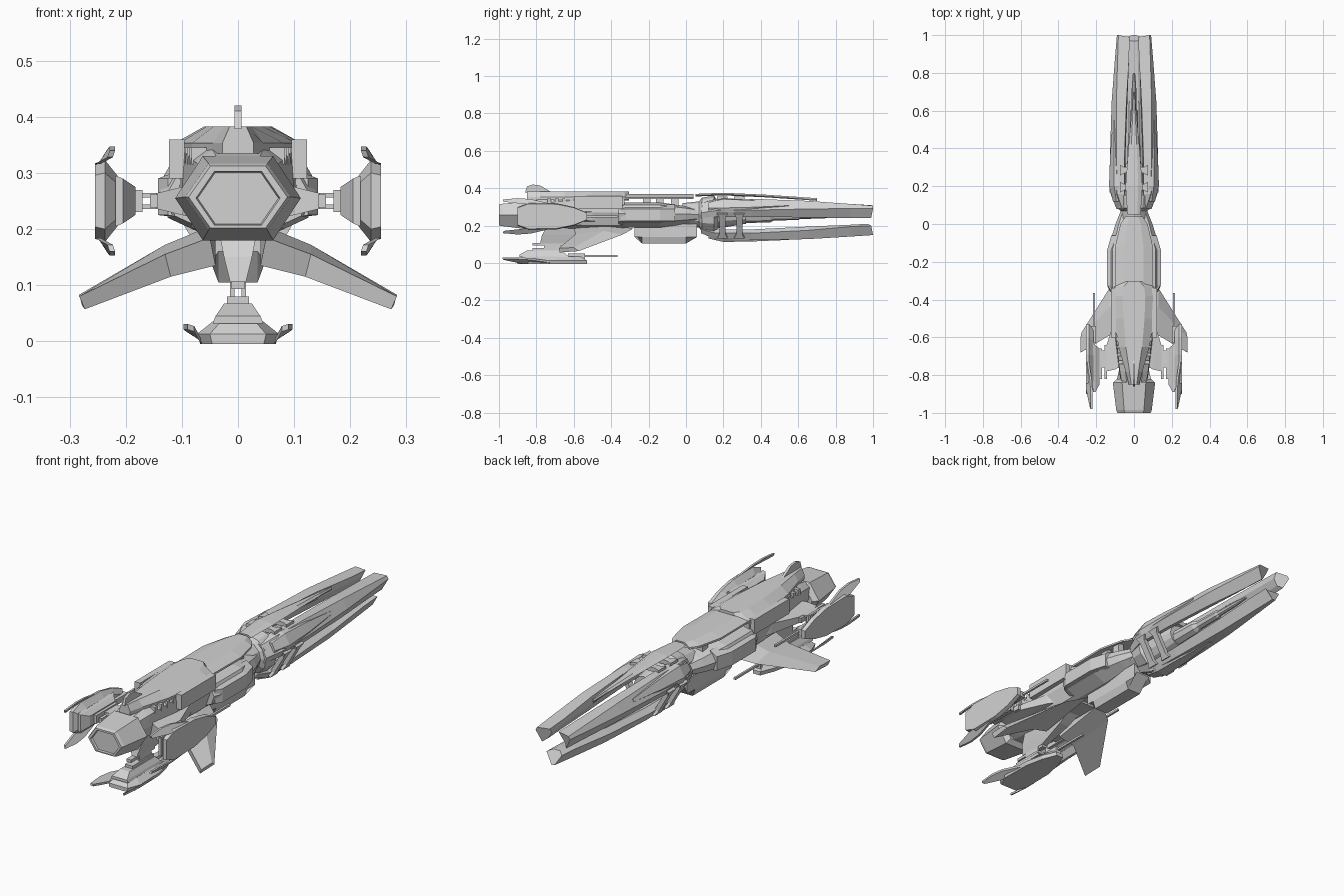
import bpy, bmesh, math

if "Cube" in bpy.data.objects:
    bpy.data.objects.remove(bpy.data.objects["Cube"])

C = 0.25                      # height of the long axis
TRI = (0, 120, 240)           # three-way symmetry of the bow
PODS = (-90, 0, 90)           # left, bottom and right engine pods

hull_grey = bpy.data.materials.new("hull_grey")
hull_grey.diffuse_color = (0.65, 0.65, 0.65, 1)
hull_grey.use_nodes = True
hull_grey.node_tree.nodes["Principled BSDF"].inputs["Base Color"].default_value = hull_grey.diffuse_color


def loft(name, rings, spins=None, mirror=False):
    """Skin equal-length rings of points; spins turn axis-relative copies."""
    for s in (spins if spins is not None else [None]):
        for side in ((1, -1) if mirror else (1,)):
            bm = bmesh.new()
            loops = []
            for ring in rings:
                row = []
                for x, y, z in ring:
                    x *= side
                    if s is not None:
                        a = math.radians(s)
                        x, z = (x * math.cos(a) - z * math.sin(a),
                                C + x * math.sin(a) + z * math.cos(a))
                    row.append(bm.verts.new((x, y, z)))
                loops.append(row)
            n = len(loops[0])
            for p, q in zip(loops, loops[1:]):
                for i in range(n):
                    j = (i + 1) % n
                    bm.faces.new((p[i], p[j], q[j], q[i]))
            bm.faces.new(loops[0])
            bm.faces.new(loops[-1][::-1])
            bmesh.ops.recalc_face_normals(bm, faces=bm.faces)
            me = bpy.data.meshes.new(name)
            bm.to_mesh(me)
            bm.free()
            me.materials.append(hull_grey)
            bpy.context.collection.objects.link(bpy.data.objects.new(name, me))


def sym(y, half):
    """Mirrored cross-section at y from a right-hand half profile."""
    return [(x, y, z) for x, z in half] + [(-x, y, z) for x, z in half[::-1]]


def rect(x0, x1, y0, y1, z):
    return [(x0, y0, z), (x1, y0, z), (x1, y1, z), (x0, y1, z)]


def box(name, x, y, z, **kw):
    loft(name, [rect(x[0], x[1], y[0], y[1], z[0]), rect(x[0], x[1], y[0], y[1], z[1])], **kw)


def hexagon(y, w, z0, z1):
    return sym(y, [(w * .56, z1), (w, (z0 + z1) / 2), (w * .56, z0)])


def scaled(y, half, k):
    return sym(y, [(x * k, .255 + (z - .255) * k) for x, z in half])


# Main engine nozzle with recessed face
loft("main_engine", [hexagon(-.82, .09, .2, .31), hexagon(-.84, .112, .18, .33),
                     hexagon(-.985, .094, .198, .317), hexagon(-1, .088, .202, .312),
                     hexagon(-1, .075, .207, .303), hexagon(-.99, .072, .209, .301)])

# Aft and middle hull
aft = [(.06, .37), (.1, .34), (.105, .27), (.08, .2), (.04, .18)]
loft("aft_hull", [scaled(y, aft, k) for y, k in
                  ((-.84, .65), (-.78, .75), (-.6, .95), (-.33, 1))])
mid = [(.05, .325), (.115, .31), (.14, .265), (.125, .22), (.06, .19)]
loft("middle_hull", [scaled(y, mid, k) for y, k in
                     ((-.36, .9), (-.33, 1), (-.14, 1), (0, .7), (.07, .5))])

# Side armour of the middle hull
loft("side_armour", [[(.1, y, .22), (x, y, .225), (x, y, .29), (.085, y, .312)]
                     for y, x in ((-.35, .125), (-.32, .143), (-.14, .143), (-.06, .12))],
     mirror=True)

# Upper aft deck, forward deck plate and its supports
loft("aft_deck", [sym(y, [(w * .53, .383), (w, .353), (w, .335), (w * .5, .335)])
                  for y, w in ((-.85, .028), (-.78, .045), (-.65, .082), (-.5, .105),
                               (-.38, .113), (-.33, .1), (-.305, .06))])
loft("forward_deck", [sym(y, [(w * .5, .37), (w, .352), (w, .343), (w * .5, .36)])
                      for y, w in ((-.33, .098), (-.12, .1), (0, .072), (.04, .045))])
for y in (-.21, -.14, -.06):
    box("deck_support", (.03, .06), (y - .02, y + .02), (.3, .36), mirror=True)
box("side_panel", (.095, .123), (-.6, -.34), (.29, .36), mirror=True)
for i in range(9):
    y = -.74 + i * .04
    x = .075 + .03 * i / 8
    box("deck_rib", (x - .03, x + .008), (y, y + .018), (.315, .345), mirror=True)

# Dorsal fin
fin = [(-.86, .378), (-.85, .41), (-.82, .42), (-.78, .415), (-.72, .38)]
loft("dorsal_fin", [[(x, y, z) for y, z in fin] for x in (-.006, .006)])

# Belly pod
loft("belly_pod", [sym(y, [(.048, .21), (.048, .14), (.035, zb)])
                   for y, zb in ((-.275, .16), (-.235, .105), (0, .105), (.06, .17))])

# Drooping swept wings
loft("wing", [[(.04, -.28, .185), (.05, -.42, .205), (.05, -.6, .185), (.04, -.58, .135)],
              [(.13, -.34, .152), (.13, -.44, .172), (.13, -.59, .155), (.12, -.575, .115)],
              [(.278, -.575, .064), (.283, -.6, .083), (.283, -.68, .08), (.273, -.675, .057)]],
     mirror=True)

# Pods: local down is outward from the axis
leaf = [(.02, -.53), (.05, -.6), (.07, -.69), (.073, -.84), (.05, -.9)]


def leaf_ring(kt, ky, r):
    pts = leaf + [(-t, y) for t, y in leaf[::-1]]
    return [(t * kt, -.74 + (y + .74) * ky, -r) for t, y in pts]


loft("pod_shell", [leaf_ring(.92, 1, .255), leaf_ring(1, 1, .237), leaf_ring(.62, .85, .215)],
     spins=PODS)
loft("pod_cabin", [rect(-.045, .045, -.89, -.62, -.218), rect(-.04, .04, -.89, -.64, -.205),
                   rect(-.025, .025, -.85, -.66, -.183)], spins=PODS)
box("pod_neck", (-.02, .02), (-.82, -.66), (-.185, -.17), spins=PODS)
box("pod_rail", (-.012, .012), (-.82, -.64), (-.157, -.143), spins=PODS)
for t in (-.01, .01):
    box("pod_link", (t - .004, t + .004), (-.76, -.67), (-.175, -.135), spins=PODS)
box("pod_gun", (-.005, .005), (-.62, -.365), (-.217, -.207), spins=PODS)
box("pod_gun_mount", (-.014, .014), (-.63, -.54), (-.23, -.2), spins=PODS)
box("pod_lower_gun", (-.004, .004), (-.6, -.53), (-.245, -.237), spins=PODS)
flap = [(.062, -.7, .247), (.092, -.83, .228), (.097, -.9, .224),
        (.09, -.98, .224), (.078, -.975, .228), (.066, -.87, .25)]
loft("pod_flap", [[(t, y, -r - d) for t, y, r in flap] for d in (-.005, .005)],
     spins=PODS, mirror=True)
loft("pod_strut", [rect(-.035, .035, -.74, -.4, -.05), rect(-.025, .025, -.77, -.5, -.1),
                   rect(-.014, .014, -.78, -.64, -.145)], spins=PODS)

# Neck collar between hull and bow
loft("neck", [[(r * math.sin(math.tau * i / 12), y, C + .01 + r * math.cos(math.tau * i / 12))
               for i in range(12)]
              for y, r in ((-.02, .06), (.07, .07), (.085, .09), (.15, .1), (.17, .075), (.32, .05))])

# Three long bow prongs: (y, outer t, outer r, edge t, edge r, inner t, inner r, edge shift)
stations = [(.08, .03, .09, .05, .07, .03, .05, 0), (.16, .035, .123, .055, .09, .03, .07, 0),
            (.35, .035, .127, .055, .09, .03, .07, 0), (.65, .025, .122, .05, .075, .025, .055, 0),
            (.88, .014, .108, .043, .055, .02, .045, 0), (1, .008, .1, .04, .05, .018, .04, -.03)]
prong = []
for y, a, ro, b, rm, c, ri, dy in stations:
    half = [(a, y, -ro), (b, y + dy / 3, -rm), (c, y + dy, -ri)]
    prong.append(half + [(-t, v, z) for t, v, z in half[::-1]])
loft("bow_prong", prong, spins=TRI)

# Raised armour on each prong
loft("prong_armour", [[(-w, y, -r + .02), (-w * .6, y, -r), (w * .6, y, -r), (w, y, -r + .02)]
                      for y, w, r in ((.12, .03, .118), (.2, .045, .137), (.36, .035, .134),
                                      (.55, .01, .126))], spins=TRI)

# Paired hourglass columns bridging the prongs
for y in (.195, .285):
    loft("bridge_column", [[(t, y - w, -.085), (t, y + w, -.085), (t, y + w, -.105), (t, y - w, -.105)]
                           for t, w in ((-.075, .028), (-.05, .016), (.05, .016), (.075, .028))],
         spins=(60, 180, 300))

# Thin dorsal blade over the bow
loft("bow_blade", [sym(y, [(w * .5, z), (w, z - .008), (w * .7, z - .014)])
                   for y, w, z in ((.05, .035, .37), (.2, .045, .376), (.42, .028, .366),
                                   (.6, .012, .354), (.7, .005, .347))])

# Central barrel with collar
loft("central_barrel", [[(r * math.sin(math.tau * i / 8), y, C + r * math.cos(math.tau * i / 8))
                         for i in range(8)]
                        for y, r in ((.2, .04), (.45, .032), (.47, .022), (.6, .02), (.61, .014),
                                     (.72, .012), (.8, .006))])
